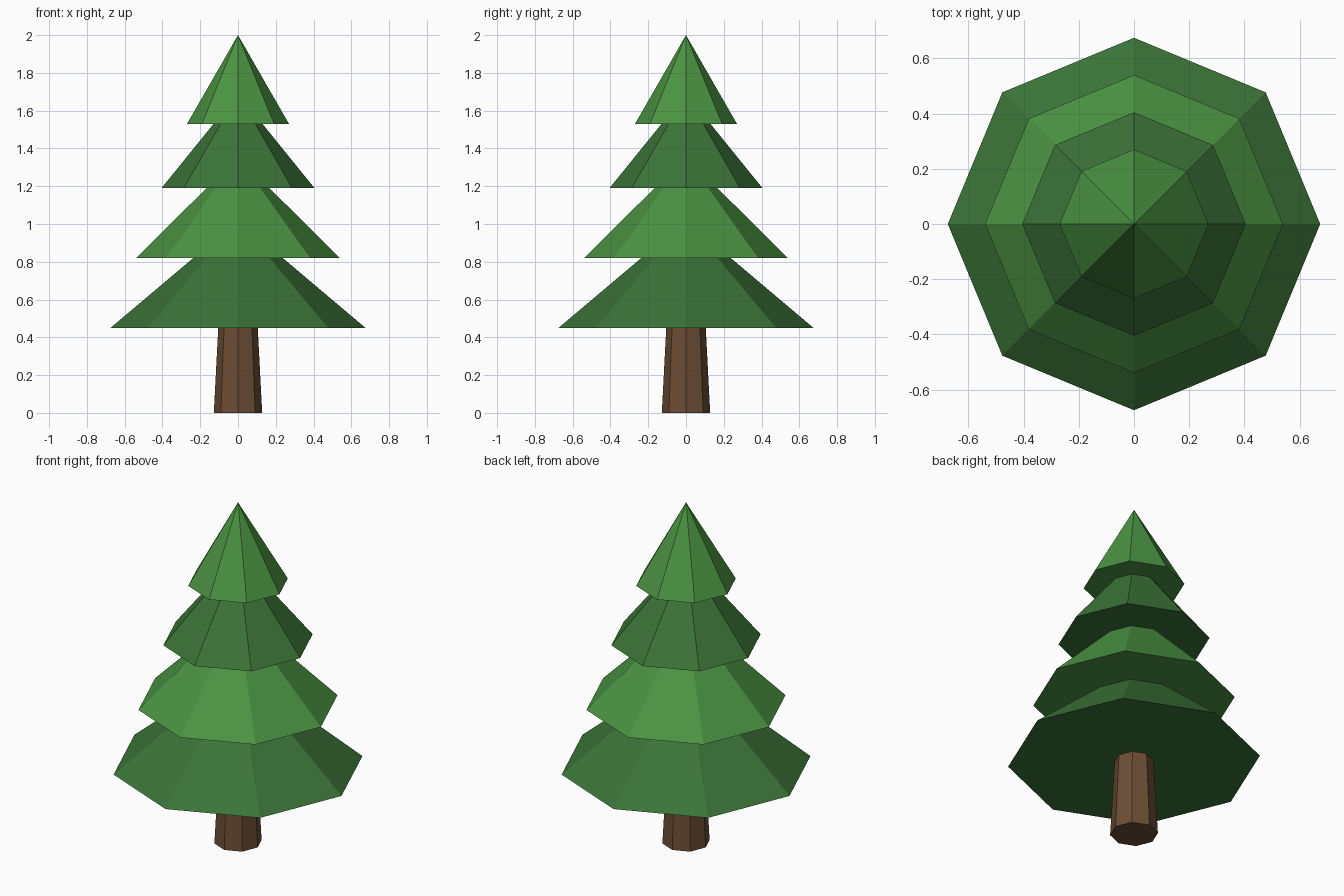
import bpy

if "Cube" in bpy.data.objects:
    bpy.data.objects.remove(bpy.data.objects["Cube"])

def material(name, rgb):
    m = bpy.data.materials.new(name)
    m.diffuse_color = (*rgb, 1)
    m.use_nodes = True
    m.node_tree.nodes["Principled BSDF"].inputs["Base Color"].default_value = m.diffuse_color
    return m

light = material("light_green", (0.07, 0.29, 0.055))
dark = material("dark_green", (0.045, 0.175, 0.04))
bark = material("bark", (0.15, 0.075, 0.035))

def cone(name, z, height, r_bottom, r_top, mat):
    # Octagonal cone or frustum with corners on the axes, base at z
    bpy.ops.mesh.primitive_cone_add(vertices=8, radius1=r_bottom, radius2=r_top,
                                    depth=height, location=(0, 0, z + height / 2))
    ob = bpy.context.object
    ob.name = name
    ob.data.materials.append(mat)
    return ob

# Trunk, tapering up into the lowest branches
cone("trunk", 0, 0.50, 0.128, 0.102, bark)

# Four branch tiers: base height, cone height, radius
tiers = [(0.45, 0.57, 0.675), (0.82, 0.535, 0.54),
         (1.19, 0.50, 0.405), (1.53, 0.47, 0.27)]
for i, (z, h, r) in enumerate(tiers):
    cone(f"branch_tier_{i + 1}", z, h, r, 0, light if i % 2 else dark)
